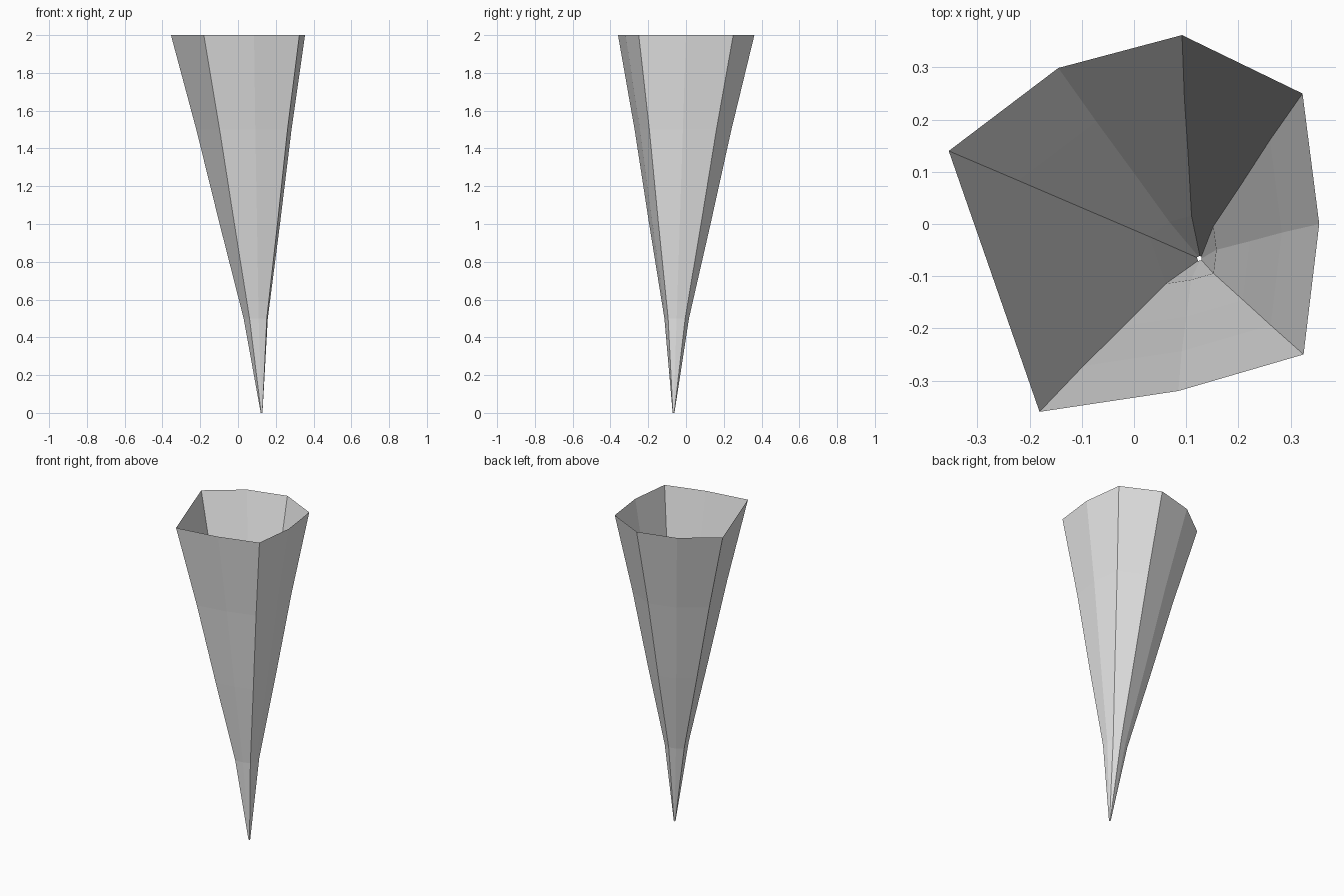
import bpy
import bmesh

cube = bpy.data.objects.get("Cube")
if cube:
    bpy.data.objects.remove(cube, do_unlink=True)

# Plain grey stone
stone = bpy.data.materials.new("grey_stone")
stone.use_nodes = True
grey = (0.8, 0.8, 0.8, 1.0)
stone.diffuse_color = grey
stone.node_tree.nodes["Principled BSDF"].inputs["Base Color"].default_value = grey

# Irregular eight-sided rim, counter-clockwise
rim = [(0.355, 0.0), (0.323, 0.25), (0.092, 0.362), (-0.145, 0.299),
       (-0.355, 0.14), (-0.181, -0.36), (0.085, -0.32), (0.325, -0.25)]
tip_x, tip_y = 0.125, -0.066
height = 2.0

# Height and size of each ring, from the tip up to the open rim
levels = [(0.0, 0.013), (0.5, 0.18), (1.0, 0.45), (1.5, 0.71), (height, 1.0)]

# Leaning hollow spike: each ring is the rim scaled and shifted towards the tip
bm = bmesh.new()
rings = []
for z, size in levels:
    lean = 1 - z / height
    rings.append([bm.verts.new((tip_x * lean + x * size,
                                tip_y * lean + y * size, z)) for x, y in rim])

count = len(rim)
for lower, upper in zip(rings, rings[1:]):
    for i in range(count):
        j = (i + 1) % count
        bm.faces.new((lower[i], lower[j], upper[j], upper[i]))

mesh = bpy.data.meshes.new("hollow_spike")
bm.to_mesh(mesh)
bm.free()
mesh.materials.append(stone)
spike = bpy.data.objects.new("hollow_spike", mesh)
bpy.context.collection.objects.link(spike)
